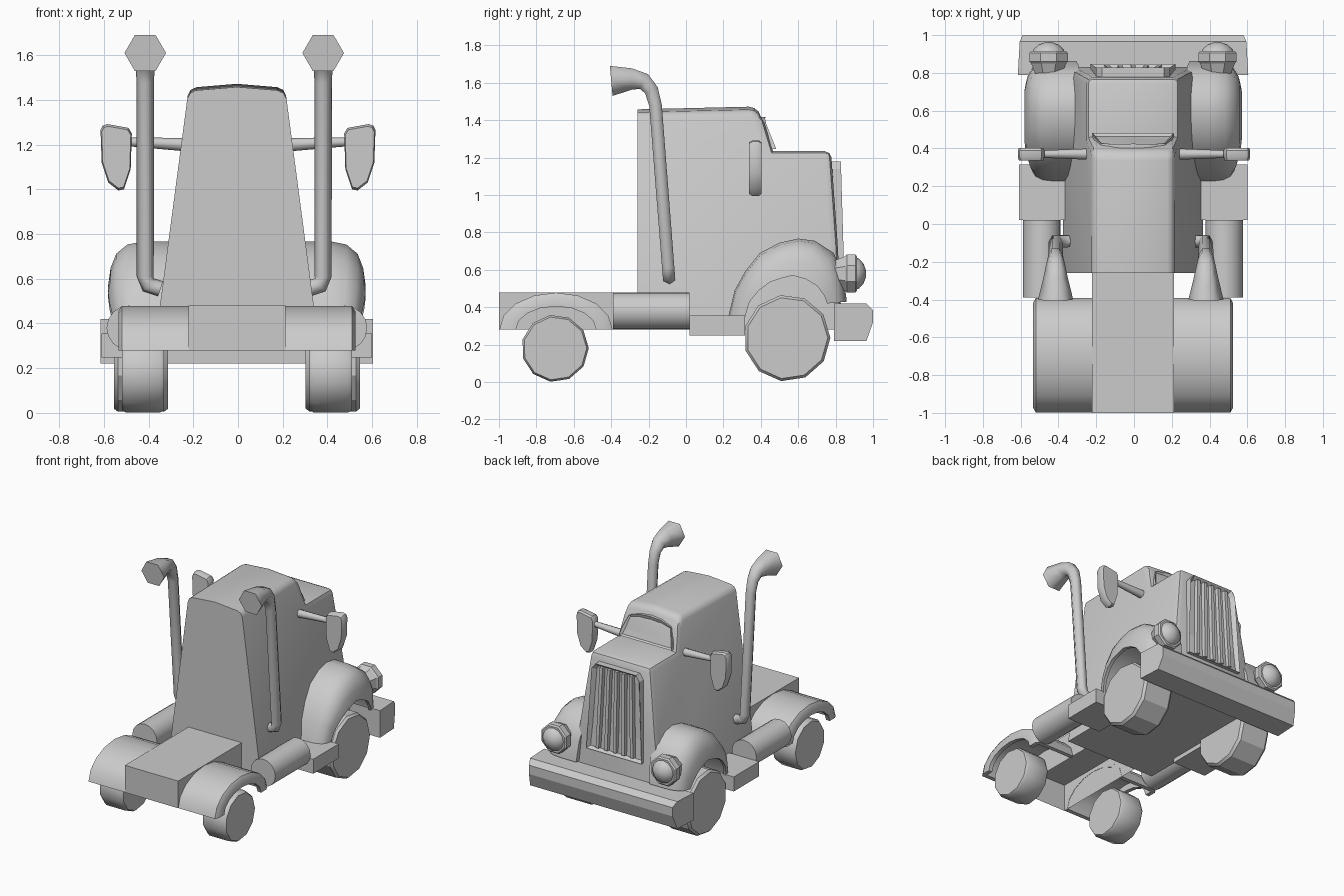
import bpy, bmesh
from math import radians, cos, sin, tau
from mathutils import Vector

if "Cube" in bpy.data.objects:
    bpy.data.objects.remove(bpy.data.objects["Cube"])

CX = -0.005   # the model's mirror plane


def finish(name, bm, mirror=False, smooth=0, cx=CX):
    bmesh.ops.recalc_face_normals(bm, faces=bm.faces)
    me = bpy.data.meshes.new(name)
    bm.to_mesh(me)
    bm.free()
    ob = bpy.data.objects.new(name, me)
    ob.location.x = cx
    bpy.context.collection.objects.link(ob)
    if mirror:
        ob.modifiers.new("Mirror", 'MIRROR').use_axis[0] = True
    if smooth:
        bpy.ops.object.select_all(action='DESELECT')
        ob.select_set(True)
        bpy.context.view_layer.objects.active = ob
        bpy.ops.object.shade_smooth_by_angle(angle=radians(smooth))
    return ob


def skin(rings, closed=True, caps=True):
    """Bridge equal-length rows of points into a surface."""
    bm = bmesh.new()
    rows = [[bm.verts.new(p) for p in r] for r in rings]
    n = len(rows[0])
    for a, b in zip(rows, rows[1:]):
        for i in range(n if closed else n - 1):
            j = (i + 1) % n
            bm.faces.new((a[i], a[j], b[j], b[i]))
    if caps:
        bm.faces.new(rows[0])
        bm.faces.new(rows[-1])
    bmesh.ops.recalc_face_normals(bm, faces=bm.faces)
    return bm


def tube(path, sides, phase=0.0):
    """Sweep a polygon along (x, y, z, radius) stations."""
    pts = [Vector(p[:3]) for p in path]
    rings, old, nrm = [], None, None
    for i, p in enumerate(pts):
        t = (pts[min(i + 1, len(pts) - 1)] - pts[max(i - 1, 0)]).normalized()
        if old is None:
            nrm = Vector((0, 0, 1)) if abs(t.x) > .7 else Vector((1, 0, 0))
            nrm = (nrm - t * nrm.dot(t)).normalized()
        else:
            nrm = old.rotation_difference(t) @ nrm
        old, b = t, t.cross(nrm)
        rings.append([p + path[i][3] * (nrm * cos(phase + tau * k / sides) + b * sin(phase + tau * k / sides))
                      for k in range(sides)])
    return skin(rings)


def box(name, x0, x1, y0, y1, z0, z1, mirror=False, open_bottom=False):
    q = [(x0, y0), (x1, y0), (x1, y1), (x0, y1)]
    bm = skin([[(x, y, z) for x, y in q] for z in (z0, z1)])
    if open_bottom:
        low = [f for f in bm.faces if f.normal.z < -.9]
        bmesh.ops.delete(bm, geom=low, context='FACES_ONLY')
    return finish(name, bm, mirror)


def arch(name, outer, inner, section, widths, xc):
    """Mudguard: section (x, t) swept between an outer and an inner arc."""
    rings = []
    for o, i, w in zip(outer, inner, widths):
        rings.append([(xc + (x - xc) * w, o[0] + (i[0] - o[0]) * t, o[1] + (i[1] - o[1]) * t)
                      for x, t in section])
    return finish(name, skin(rings), True, 40)


# Cab and hood: side profile, narrowing upward, with a crowned roof
prof = [(-.26, .28), (-.26, 1.44), (.37, 1.455), (.415, 1.40), (.465, 1.235), (.775, 1.235),
        (.81, .75), (.835, .28)]
half = lambda z: .22 + .132 * (1.42 - z)
bm = skin([[(u * half(z), y, z + (.018 if u == 0 and z > 1.4 else 0)) for y, z in prof]
           for u in (-1, 0, 1)])


def rounded(e):
    a, b = e.verts[0].co, e.verts[1].co
    if e.calc_face_angle(0) < .3 or not e.is_convex:
        return False
    return max(a.z, b.z) > .3 and not (a.y < -.25 and b.y < -.25)


bmesh.ops.bevel(bm, geom=[e for e in bm.edges if rounded(e)], offset=.035, segments=2,
                profile=.5, affect='EDGES')
finish("cab_and_hood", bm, smooth=40)

# Windscreen: leaning frame with recessed glass
scr = [(-.215, 1.245), (-.205, 1.30), (-.17, 1.385), (-.09, 1.41), (0, 1.418),
       (.09, 1.41), (.17, 1.385), (.205, 1.30), (.215, 1.245)]
lean = lambda x, z, d: (x, .50 - (z - 1.24) * .42 - abs(x) * .07 - d, z)
bm = skin([[lean(x, z, d) for x, z in scr] for d in (.07, 0)])
front = max(bm.faces, key=lambda f: f.normal.y * f.calc_area())
bmesh.ops.inset_individual(bm, faces=[front], thickness=.02, depth=-.015)
finish("windscreen", bm)

# Radiator grille: recessed frame and fanned vertical bars
gr = [(-.225, .55), (-.195, 1.14), (-.165, 1.18), (.165, 1.18), (.195, 1.14), (.225, .55)]
gy = lambda z: .828 + (1.18 - z) * .03
bm = skin([[(x, gy(z) - d, z) for x, z in gr] for d in (.06, 0)])
front = max(bm.faces, key=lambda f: f.normal.y * f.calc_area())
bmesh.ops.inset_individual(bm, faces=[front], thickness=.025, depth=-.03)
finish("grille_frame", bm)
for k in range(-2, 3):
    rows = []
    for z, s in ((.57, .07), (1.16, .06)):
        rows.append([(k * s + dx, gy(z) + dy, z) for dx, dy in
                     ((-.017, -.04), (.017, -.04), (.012, -.004), (-.012, -.004))])
    finish("grille_bar", skin(rows))

# Bumper with tapered ends
bp = [(.79, .42), (.965, .42), (1, .385), (1, .32), (.965, .22), (.79, .22)]
bm = skin([[(s * (.61 if y < .9 else .60 if y < .98 else .585), y, z) for y, z in bp] for s in (-1, 1)])
finish("bumper", bm)

# Rear chassis, steps and side tanks
box("rear_chassis", -.217, .217, -1, -.26, .28, .48, open_bottom=True)
box("step", .33, .605, .02, .315, .248, .355, True)
finish("fuel_tank", tube([(.483, -.39, .38, .1), (.483, .02, .38, .1)], 16), True, 40)

# Front mudguards
outer = [(.225, .345), (.26, .49), (.315, .59), (.395, .69), (.50, .745), (.60, .767),
         (.69, .755), (.79, .69), (.84, .58), (.86, .43)]
inner = [(.315, .345), (.34, .43), (.39, .49), (.45, .535), (.51, .555), (.57, .57),
         (.64, .55), (.70, .515), (.74, .46), (.755, .42)]
arch("front_mudguard", outer, inner,
     [(.28, 0), (.42, 0), (.49, .07), (.54, .28), (.565, .6), (.576, 1), (.55, 1), (.54, .8), (.28, .8)],
     [.75, .85, .95, 1, 1, 1, 1, 1, .95, .88], .44)

# Rear mudguards
n = 9
ang = [tau / 2 * k / (n - 1) for k in range(n)]
arch("rear_mudguard", [(-.695 - .303 * cos(a), .28 + .198 * sin(a)) for a in ang],
     [(-.695 - .215 * cos(a), .28 + .125 * sin(a)) for a in ang],
     [(.215, 0), (.515, 0), (.53, .3), (.53, 1), (.50, 1), (.50, .35), (.215, .35)], [1] * n, .37)


# Wheels with chamfered rims
def wheel(name, x0, x1, y, z, r, sides):
    c = .018
    finish(name, tube([(x0, y, z, r * .94), (x0 + c, y, z, r), (x1 - c, y, z, r), (x1, y, z, r * .94)],
                      sides, .15), True, 32)


wheel("front_wheel", .308, .55, .54, .235, .232, 11)
wheel("rear_wheel", .325, .515, -.70, .18, .18, 11)

# Headlights: rim and domed lens
finish("headlight_rim", tube([(.447, .78, .58, .07), (.447, .85, .58, .10), (.447, .86, .58, .11),
                              (.447, .905, .58, .11), (.447, .915, .58, .10)], 8, tau / 16), True)
finish("headlight_lens", tube([(.447, .90, .58, .088), (.447, .925, .58, .08), (.447, .95, .58, .052),
                               (.447, .963, .58, .015)], 12), True, 50)

# Exhaust stacks with flared outlets
finish("exhaust_stack", tube([(.398, -.40, 1.61, .093), (.398, -.29, 1.62, .066), (.398, -.225, 1.607, .052),
                              (.398, -.185, 1.56, .043), (.398, -.163, 1.48, .039), (.398, -.095, .61, .038),
                              (.385, -.092, .573, .038), (.33, -.09, .555, .036)], 6), True, 65, -.017)

# Door mirrors on tapered arms
mir = [(.475, 1.25), (.49, 1.275), (.585, 1.292), (.605, 1.285), (.615, 1.265), (.61, 1.12),
       (.58, 1.03), (.535, .995), (.51, 1.0), (.48, 1.09)]
bm = skin([[(.54 + (x - .54) * s, y, 1.15 + (z - 1.15) * s) for x, z in mir]
           for y, s in ((.337, .93), (.355, 1), (.39, 1), (.403, .93))])
finish("door_mirror", bm, True, 35, 0)
finish("mirror_arm", tube([(.23, .37, 1.20, .03), (.48, .37, 1.212, .02)], 8), True, 50, 0)
